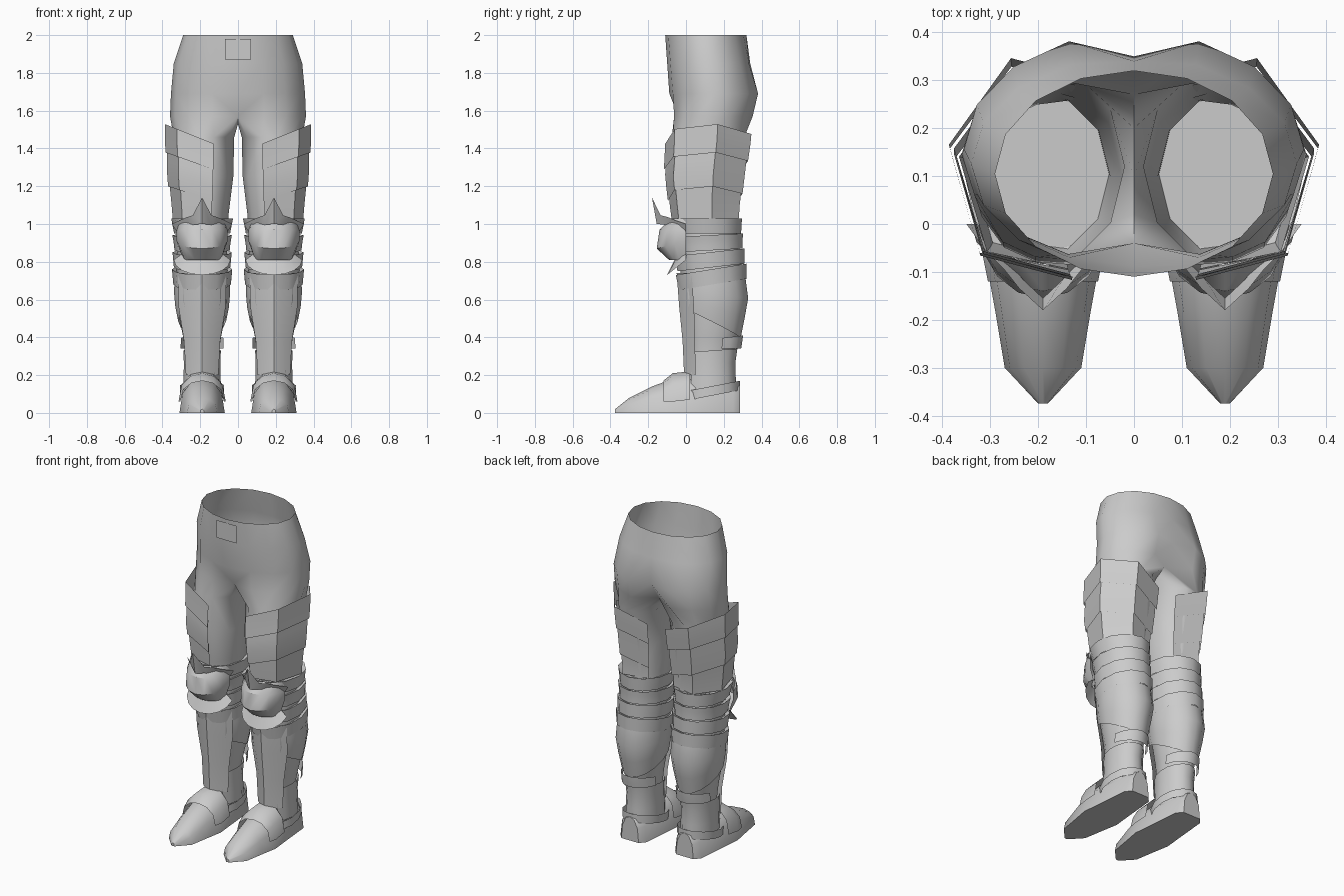
import bpy
from math import sin, cos, pi, radians
from mathutils import Vector

if "Cube" in bpy.data.objects:
    bpy.data.objects.remove(bpy.data.objects["Cube"])

steel = bpy.data.materials.new("grey_steel")
steel.use_nodes = True
grey = (.6, .6, .6, 1)
steel.diffuse_color = grey
steel.node_tree.nodes["Principled BSDF"].inputs["Base Color"].default_value = grey

LEG_X = .19

# Leg profile from thigh to ankle: height, then centre y, half width, half depth
LEG = [Vector(row) for row in (
    (1.46, .12, .17, .21), (1.25, .1, .165, .2), (1.05, .1, .14, .17),
    (.9, .12, .13, .16), (.6, .15, .14, .17), (.4, .14, .1, .14),
    (.3, .13, .085, .12), (.1, .13, .085, .12))]


def leg_point(angle, height, gap=0):
    """Point standing off the leg by a gap, at an angle from the outer side."""
    height_on_leg = max(LEG[-1][0], min(LEG[0][0], height))
    for upper, lower in zip(LEG, LEG[1:]):
        if height_on_leg >= lower[0]:
            break
    blend = (upper[0] - height_on_leg) / (upper[0] - lower[0])
    centre, width, depth = upper.lerp(lower, blend)[1:]
    return (LEG_X + (width + gap) * cos(angle),
            centre + (depth + gap) * sin(angle), height)


def strip(upper, lower, count, closed=False):
    """Faces joining two rows of vertices, given their start indices."""
    faces = []
    for i in range(count if closed else count - 1):
        j = (i + 1) % count
        faces.append((lower + i, lower + j, upper + j, upper + i))
    return faces


def finish(name, verts, faces, sharp=40, mirror=True):
    """Make a mesh object, mirror it to the other side and smooth it."""
    mesh = bpy.data.meshes.new(name)
    mesh.from_pydata(verts, [], faces)
    mesh.materials.append(steel)
    obj = bpy.data.objects.new(name, mesh)
    bpy.context.collection.objects.link(obj)
    bpy.ops.object.select_all(action='DESELECT')
    obj.select_set(True)
    bpy.context.view_layer.objects.active = obj
    if mirror:
        obj.modifiers.new("Mirror", 'MIRROR')
        bpy.ops.object.modifier_apply(modifier="Mirror")
    bpy.ops.object.shade_smooth_by_angle(angle=radians(sharp))


def loft(name, rows, closed=False, sharp=40):
    """Skin a list of rows; closed rows also get end caps."""
    count = len(rows[0])
    verts = [point for row in rows for point in row]
    faces = []
    for start in range(0, len(verts) - count, count):
        faces += strip(start, start + count, count, closed)
    if closed:
        faces.append(tuple(range(count)))
        faces.append(tuple(reversed(range(len(verts) - count, len(verts)))))
    finish(name, verts, faces, sharp)


def plate(name, edges, start, end, peak=0, ridge=0, segments=8, sharp=40):
    """Plate following the leg; each edge is (height, gap, droop from peak)."""
    edges = [Vector(edge) for edge in edges]
    levels = [edges[0]]
    for upper, lower in zip(edges, edges[1:]):
        levels += [upper.lerp(lower, step / 3) for step in (1, 2, 3)]
    rows = []
    for height, gap, droop in levels:
        row = []
        for i in range(segments + 1):
            t = i / segments
            angle = radians(start + (end - start) * t)
            drop = droop * (1 - cos(angle - radians(peak)))
            crease = ridge * (2 * abs(2 * t - 1) - 1) ** 2
            row.append(leg_point(angle, height - drop, gap + crease))
        rows.append(row)
    loft(name, rows, sharp=sharp)


# Hips: open half rows of height, half width, back, front dent and cleft
HALF = 9
verts, faces = [], []
for height, width, back, dent, cleft in (
        (2, .29, .32, 0, 0), (1.85, .34, .35, 0, .01),
        (1.69, .355, .4, 0, .05), (1.57, .36, .37, .04, .1)):
    front = -.11 + (2 - height) * .07
    for i in range(HALF):
        angle = pi * (i / (HALF - 1) - .5)
        middle, depth = (back + front) / 2, (back - front) / 2
        verts.append([width * cos(angle), middle + depth * sin(angle), height])
    verts[-HALF][0] = verts[-1][0] = 0
    verts[-HALF][1] += dent
    verts[-1][1] -= cleft
for start in range(0, len(verts) - HALF, HALF):
    faces += strip(start, start + HALF, HALF)

# Legs: the last hip row plus crotch points becomes a closed ring
start = len(verts) - HALF
verts += [(0, y, 1.53) for y in (.2, .1, .02)]
angles = [28 * i for i in range(-4, 5)] + [180 + turn for turn in (-34, 0, 34)]
for row in LEG:
    faces += strip(start, len(verts), len(angles), closed=True)
    start = len(verts)
    for angle in angles:
        # The thigh sits a little deeper where plates cover it
        covered = row[0] > 1 and abs(angle) < 90
        verts.append(leg_point(radians(angle), row[0], -.02 if covered else 0))
finish("hips_and_legs", verts, faces, sharp=70)

# Front flap on the waistband
flap = [(x, y, z) for z, y in ((1.98, -.115), (1.87, -.115)) for x in (-.07, 0, .07)]
finish("waist_flap", flap, strip(0, 3, 3), mirror=False)

# Three overlapping faceted thigh plates, highest on the outer side
facets = dict(start=-108, end=130, segments=4)
plate("upper_thigh_plate", [(1.53, .03, .08), (1.38, .03, .07)], **facets)
plate("middle_thigh_plate", [(1.41, .02, .06), (1.2, .025, .06)], **facets)
plate("lower_thigh_plate", [(1.24, .015, .05), (1.03, .02, 0)], **facets)

# Floor closing the thigh above the knee
floor = [leg_point(pi * i / 6, 1.02) for i in range(12)]
finish("knee_floor", floor, [tuple(range(12))])

# Layered bands round the knee, each with a turned-in top lip
for i, (top, droop) in enumerate(((1.03, 0), (.95, .01), (.87, .02), (.79, .03))):
    plate(f"knee_band_{i + 1}",
          [(top - .02, -.02, droop), (top, .025, droop), (top - .08, .015, droop)],
          -90, 270, peak=90, segments=12)


# Knee armour, built from half rings around the front
def knee_piece(name, rows, spike=0):
    """Rows of half width, depth, side height and middle height."""
    grid = []
    for width, depth, side, middle in rows:
        row = []
        for i in range(-4, 5):
            angle = pi * i / 8
            height = side + (middle - side) * cos(angle)
            pinch = 1 - spike * sin(2 * abs(angle))
            row.append((LEG_X + pinch * width * sin(angle),
                        -pinch * depth * cos(angle), height))
        # Raise the centre of the upper row to a point
        if spike and not grid:
            x, y, z = row[4]
            row[4] = (x, y, z + spike / 3)
        grid.append(row)
    loft(name, grid, sharp=32)


knee_piece("knee_cop", [(.125, .08, 1.03, 1.03), (.135, .14, .97, .97),
                        (.135, .155, .91, .87), (.1, .09, .81, .81)])
knee_piece("knee_crest", [(.16, .18, 1, 1.05), (.135, .155, .96, 1)], spike=.27)
knee_piece("knee_flange", [(.11, .06, .84, .81), (.15, .1, .81, .73)])

# Ridged shin guard, calf plate and ankle cuffs
plate("shin_guard", [(.74, .01, 0), (.2, .01, 0)], -145, -35,
      ridge=.01, segments=4, sharp=25)
plate("calf_plate", [(.71, .01, 0), (.4, .01, -.08)], -50, 230, peak=90, segments=12)
plate("calf_cuff", [(.41, .02, .02), (.34, .03, 0)], 20, 160, peak=90)
plate("ankle_cuff", [(.34, .01, .01), (.12, .015, 0)], -50, 230, peak=90, segments=12)
plate("heel_band", [(.17, .035, .03), (.12, .035, .03)], -65, 245, peak=90, segments=12)


# Armoured shoe, swept from heel to pointed toe
def arch(y, half, top, bottom=0):
    """Arched cross-section standing on the bottom height."""
    row = []
    for i in range(-3, 4):
        angle = pi * i / 6
        rise = cos(angle) ** .8 if abs(i) < 3 else 0
        row.append((LEG_X + half * sin(angle), y, bottom + (top - bottom) * rise))
    return row


loft("shoe", [arch(.285, .06, .15), arch(.25, .09, .17), arch(.03, .11, .19),
              arch(-.07, .12, .18), arch(-.18, .1, .14),
              arch(-.3, .08, .08), arch(-.375, .01, .02)], closed=True)
loft("instep_plate", [arch(.02, .12, .22, .07), arch(-.07, .125, .21, .06),
                      arch(-.12, .115, .17, .06)])
